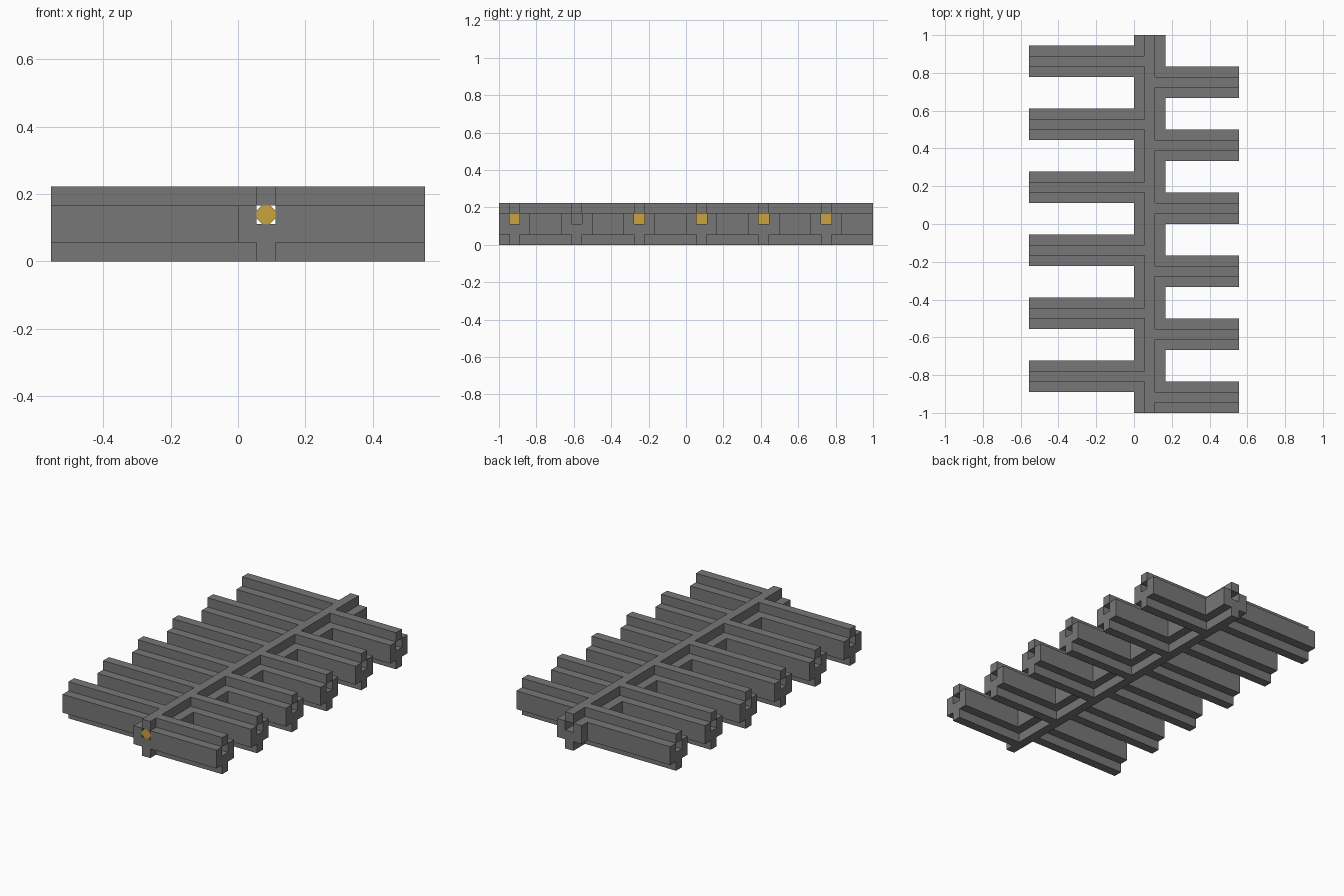
import bpy, bmesh, math
from mathutils import Vector

if "Cube" in bpy.data.objects:
    bpy.data.objects.remove(bpy.data.objects["Cube"])

U = 1 / 18                                   # one block
HALF = 10                                    # half width in blocks
END = 18                                     # half length in blocks
RIGHT_ARMS = [-17 + 6 * i for i in range(6)]  # centre block row of each arm
LEFT_ARMS = [-15 + 6 * i for i in range(6)]
UNLIT = RIGHT_ARMS[1]


def material(name, colour):
    m = bpy.data.materials.new(name)
    m.use_nodes = True
    m.diffuse_color = (*colour, 1)
    m.node_tree.nodes["Principled BSDF"].inputs["Base Color"].default_value = (*colour, 1)
    return m


stone = material("stone grey", (0.185, 0.185, 0.185))
glow = material("lamp yellow", (0.58, 0.37, 0.05))

solid, tunnel = set(), set()


def fill(target, xs, ys, zs):
    target.update((x, y, z) for x in range(*xs) for y in range(*ys) for z in range(*zs))


def corridor(lo, hi, row, along_x):
    """Wide middle with a narrow rib above and below, bored through its core."""
    for target, side, zs in ((solid, 1, (1, 3)), (solid, 0, (0, 4)), (tunnel, 0, (2, 3))):
        run, across = (lo, hi), (row - side, row + side + 1)
        fill(target, run if along_x else across, across if along_x else run, zs)


# Spine and staggered side arms
corridor(-END, END, 1, False)
for row in RIGHT_ARMS:
    corridor(1, HALF, row, True)
for row in LEFT_ARMS:
    corridor(-HALF, 2, row, True)
solid -= tunnel

# Skin the blocks, leaving out the faces between neighbours
bm = bmesh.new()
for cell in sorted(solid):
    for axis in range(3):
        for sign in (-1, 1):
            n = Vector((0, 0, 0))
            n[axis] = sign
            beside = tuple(int(c + d) for c, d in zip(cell, n))
            if beside in solid:
                continue
            a = Vector((0, 0, 0))
            a[(axis + 1) % 3] = 0.5
            b = n.cross(a)
            mid = Vector(cell) + Vector((0.5, 0.5, 0.5)) + n / 2
            face = bm.faces.new([bm.verts.new((mid + p) * U)
                                 for p in (-a - b, a - b, a + b, b - a)])
            # Lit panels on the spine wall facing each arm tunnel
            if axis == 0 and beside in tunnel:
                rows = RIGHT_ARMS if sign > 0 else LEFT_ARMS
                if cell[0] in (0, 2) and cell[1] in rows and cell[1] != UNLIT:
                    face.material_index = 1
bmesh.ops.remove_doubles(bm, verts=bm.verts, dist=U / 50)
bmesh.ops.dissolve_limit(bm, angle_limit=math.radians(1), verts=bm.verts,
                         edges=bm.edges, delimit={'MATERIAL'})
mesh = bpy.data.meshes.new("corridor_frame")
bm.to_mesh(mesh)
bm.free()
mesh.materials.append(stone)
mesh.materials.append(glow)
bpy.context.collection.objects.link(bpy.data.objects.new("corridor_frame", mesh))

# Eight-sided lamp filling the front opening of the spine
depth = 0.009
bpy.ops.mesh.primitive_cylinder_add(
    vertices=8, radius=U / 2 / math.cos(math.pi / 8), depth=depth,
    location=(1.5 * U, -1 + depth / 2, 2.5 * U))
lamp = bpy.context.object
lamp.name = "front_lamp"
lamp.rotation_euler = (math.pi / 2, math.pi / 8, 0)
lamp.data.materials.append(glow)
